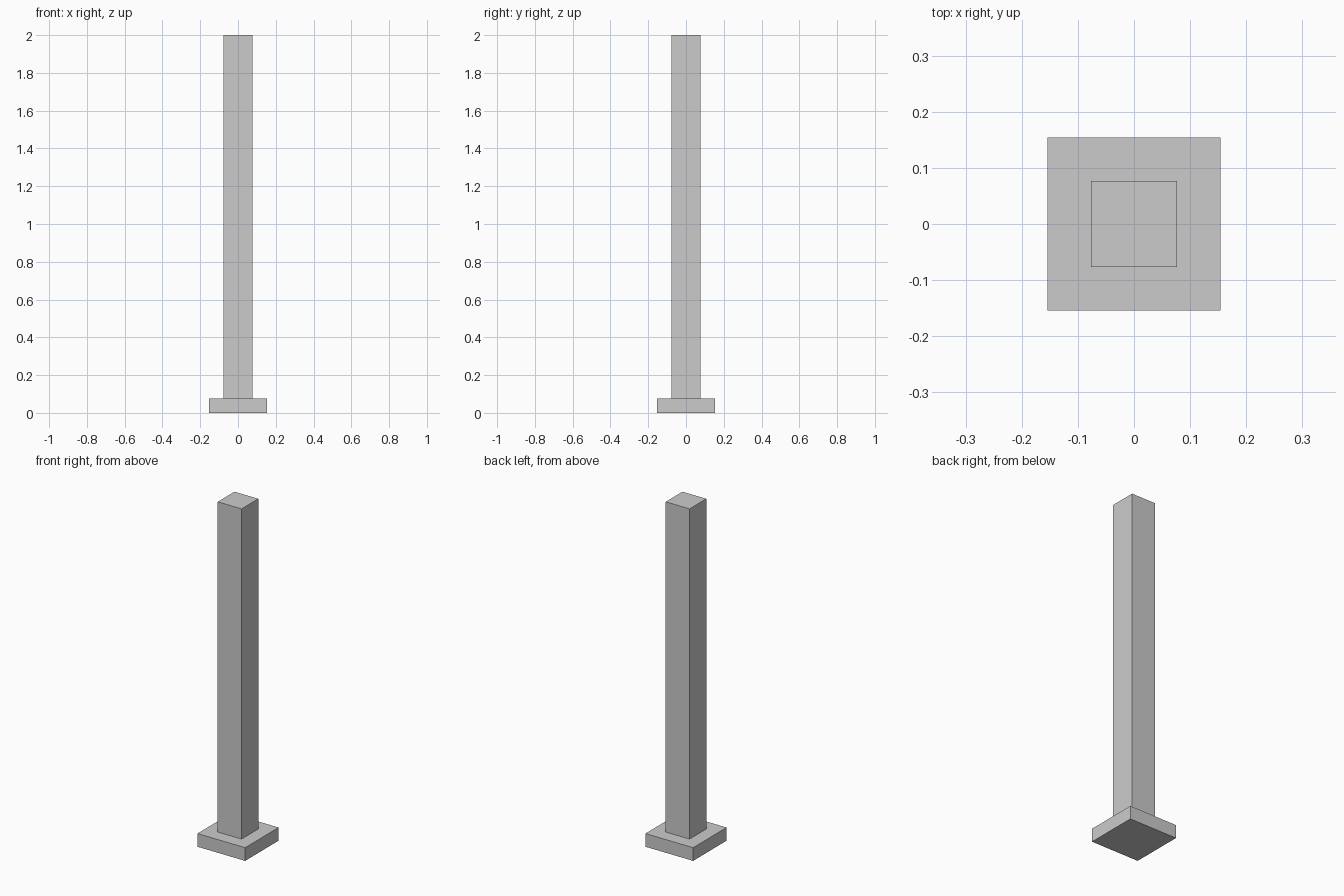
import bpy

if "Cube" in bpy.data.objects:
    bpy.data.objects.remove(bpy.data.objects["Cube"])

U = 2 / 26  # module: the post is 26 units tall


def box(name, width, z0, z1):
    bpy.ops.mesh.primitive_cube_add(size=1, location=(0, 0, (z0 + z1) / 2))
    ob = bpy.context.object
    ob.name = name
    ob.scale = (width, width, z1 - z0)
    bpy.ops.object.transform_apply(location=False, rotation=False, scale=True)
    return ob


# Square foot plate
box("base_plate", 4 * U, 0, U)
# Square shaft standing on the plate
box("post_shaft", 2 * U, U, 26 * U)
